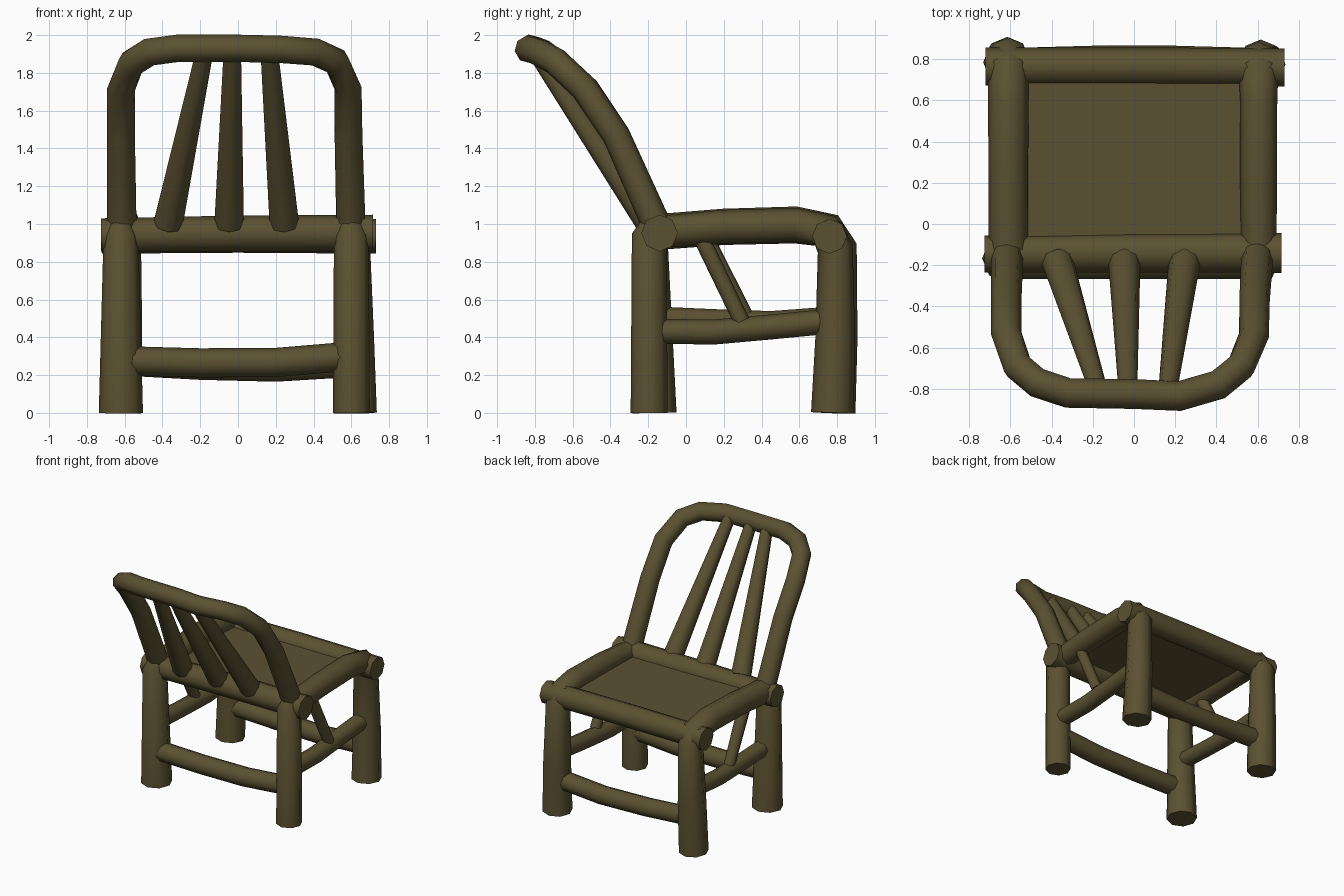
import bpy, bmesh, math
from mathutils import Vector

if "Cube" in bpy.data.objects:
    bpy.data.objects.remove(bpy.data.objects["Cube"])

wood = bpy.data.materials.new("olive brown wood")
wood.diffuse_color = (0.105, 0.083, 0.031, 1)
wood.use_nodes = True
wood.node_tree.nodes["Principled BSDF"].inputs["Base Color"].default_value = wood.diffuse_color


def finish(bm, name):
    bmesh.ops.recalc_face_normals(bm, faces=bm.faces)
    me = bpy.data.meshes.new(name)
    bm.to_mesh(me)
    bm.free()
    me.materials.append(wood)
    ob = bpy.data.objects.new(name, me)
    bpy.context.collection.objects.link(ob)
    bpy.ops.object.select_all(action='DESELECT')
    ob.select_set(True)
    bpy.context.view_layer.objects.active = ob
    bpy.ops.object.shade_smooth_by_angle(angle=math.radians(50))


def pole(name, pts, radii, sides=8):
    """Capped round pole along a path, with one radius per point."""
    pts = [Vector(p) for p in pts]
    if not isinstance(radii, (list, tuple)):
        radii = [radii] * len(pts)
    bm = bmesh.new()
    rings, side = [], None
    for i, p in enumerate(pts):
        a = (p - pts[i - 1]).normalized() if i else None
        b = (pts[i + 1] - p).normalized() if i < len(pts) - 1 else None
        t = ((a or b) + (b or a)).normalized()
        if side is None:
            side = Vector((1, 0, 0)) if abs(t.x) < 0.7 else Vector((0, 1, 0))
        side = (side - t * side.dot(t)).normalized()
        up = t.cross(side)
        ring = []
        for k in range(sides):
            w = math.tau * k / sides
            ring.append(bm.verts.new(p + (side * math.cos(w) + up * math.sin(w)) * radii[i]))
        rings.append(ring)
    for r0, r1 in zip(rings, rings[1:]):
        for k in range(sides):
            n = (k + 1) % sides
            bm.faces.new((r0[k], r0[n], r1[n], r1[k]))
    bm.faces.new(rings[0][::-1])
    bm.faces.new(rings[-1])
    finish(bm, name)


# Legs under the backrest
pole("backrest_leg_left", [(-.62, -.167, 0), (-.62, -.19, .94), (-.62, -.18, 1.01)], [.117, .092, .055])
pole("backrest_leg_right", [(.6, -.195, 0), (.6, -.195, .94), (.6, -.18, 1.01)], [.098, .092, .055])

# Seat side rails that bend down into the other two legs
pole("side_rail_and_leg_left",
     [(-.61, -.12, .96), (-.61, .2, .985), (-.61, .58, .995), (-.61, .75, .965),
      (-.61, .81, .87), (-.615, .8, .4), (-.62, .785, 0)],
     [.095, .096, .098, .098, .097, .108, .112])
pole("side_rail_and_leg_right",
     [(.605, -.12, .96), (.605, .2, .985), (.605, .58, .995), (.605, .74, .965),
      (.605, .79, .87), (.615, .79, .4), (.622, .775, 0)],
     [.085, .09, .09, .095, .095, .105, .113])

# Cross rails of the seat frame
pole("rail_by_backrest", [(-.725, -.145, .94), (0, -.14, .95), (.715, -.14, .952)], [.09, .095, .097])
pole("rail_opposite", [(-.72, .765, .935), (0, .765, .94), (.73, .76, .935)], .092)

# Seat panel
bm = bmesh.new()
bmesh.ops.create_cube(bm, size=1)
for v in bm.verts:
    v.co = Vector((v.co.x * 1.14, .31 + v.co.y * .86, .955 + v.co.z * .02))
finish(bm, "seat")

# Bent backrest hoop
pole("backrest_hoop",
     [(-.615, -.15, .98), (-.62, -.37, 1.47), (-.62, -.53, 1.71), (-.565, -.69, 1.85),
      (-.47, -.77, 1.91), (-.32, -.82, 1.93), (0, -.825, 1.93), (.22, -.835, 1.925),
      (.41, -.78, 1.91), (.52, -.69, 1.86), (.582, -.54, 1.72), (.585, -.37, 1.47),
      (.598, -.15, .98)],
     [.078, .074, .074, .074, .074, .073, .073, .073, .073, .073, .073, .074, .078])

# Backrest spindles
for i, (xb, xt) in enumerate([(-.37, -.175), (-.047, -.03), (.245, .165)]):
    pole(f"backrest_spindle_{i + 1}", [(xb, -.185, 1.0), (xt, -.8, 1.92)], [.078, .046])

# Low stretchers across
pole("stretcher_by_backrest",
     [(-.56, -.19, .275), (-.2, -.19, .265), (.2, -.19, .267), (.56, -.19, .297)], .077)
pole("stretcher_opposite",
     [(-.56, .78, .27), (-.2, .79, .25), (.2, .79, .24), (.56, .78, .262)], .075)

# Higher stretchers along the sides
pole("side_stretcher_right",
     [(.6, -.18, .432), (.6, .15, .428), (.6, .45, .455), (.605, .76, .485)], .066)
pole("side_stretcher_left",
     [(-.61, -.18, .5), (-.61, .15, .485), (-.61, .45, .475), (-.61, .76, .498)], .064)

# Diagonal braces from side rails to side stretchers
pole("brace_right", [(.6, .06, .97), (.615, .295, .485)], [.043, .043])
pole("brace_left", [(-.6, .07, .98), (-.61, .33, .48)], [.05, .043])
